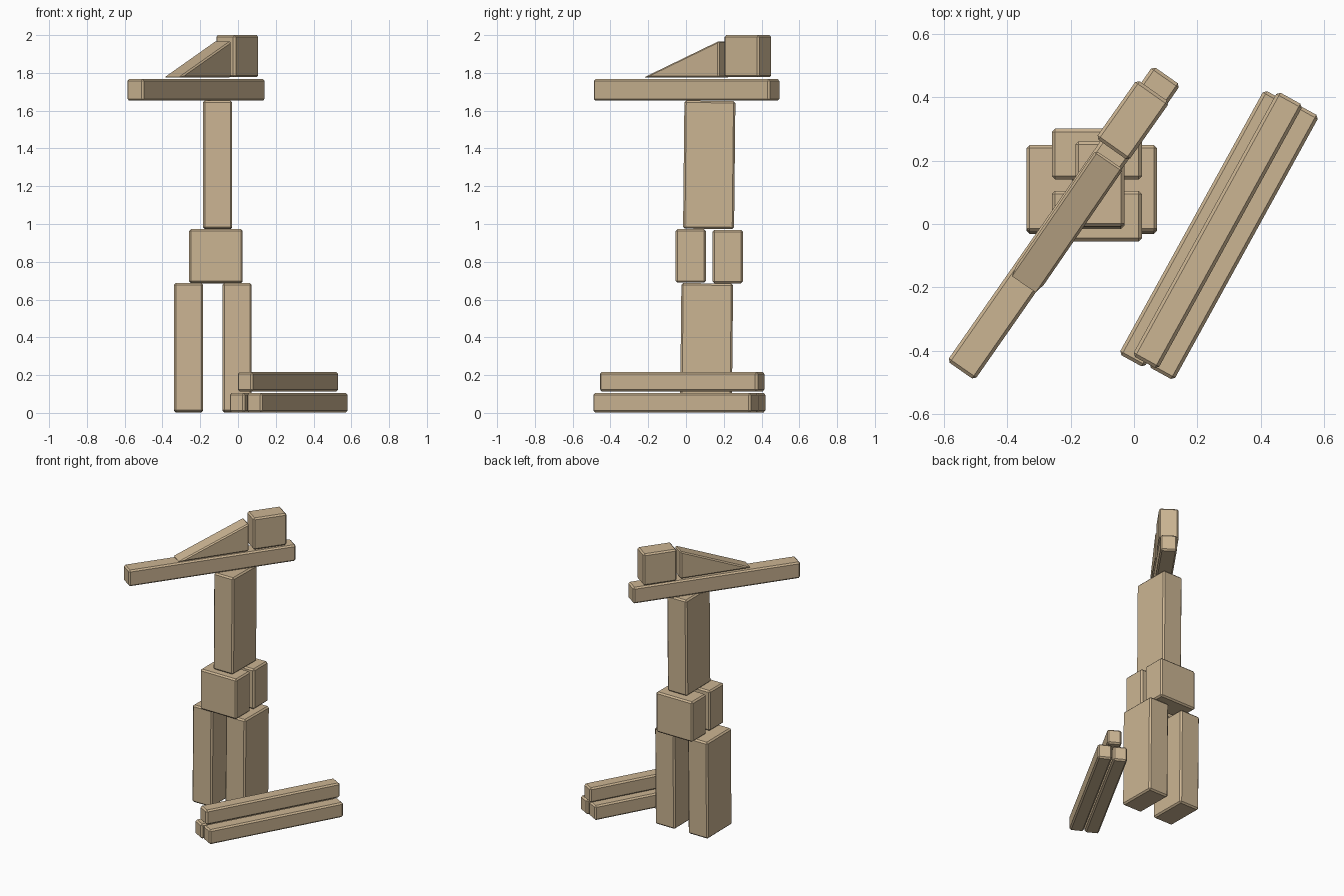
import bpy, bmesh
from math import radians
from mathutils import Matrix

if "Cube" in bpy.data.objects:
    bpy.data.objects.remove(bpy.data.objects["Cube"])

wood = bpy.data.materials.new("wood")
wood.diffuse_color = (0.60, 0.46, 0.29, 1)
wood.use_nodes = True
wood.node_tree.nodes["Principled BSDF"].inputs["Base Color"].default_value = wood.diffuse_color


def finish(name, bm, centre, turn=0, tilt=0, chamfer=0.01):
    """Turn a bmesh into a placed block with chamfered edges."""
    bmesh.ops.recalc_face_normals(bm, faces=bm.faces)
    bmesh.ops.bevel(bm, geom=list(bm.edges), offset=chamfer, segments=1,
                    affect='EDGES', clamp_overlap=True)
    mesh = bpy.data.meshes.new(name)
    bm.to_mesh(mesh)
    bm.free()
    mesh.materials.append(wood)
    ob = bpy.data.objects.new(name, mesh)
    ob.location = centre
    ob.rotation_euler = (radians(tilt), 0, radians(turn))
    bpy.context.collection.objects.link(ob)
    return ob


def block(name, size, centre, turn=0, tilt=0):
    bm = bmesh.new()
    bmesh.ops.create_cube(bm, size=1, matrix=Matrix.Diagonal((*size, 1)))
    return finish(name, bm, centre, turn, tilt)


def wedge(name, length, width, height, centre, turn):
    """Ramp rising along its local +x, origin at the base centre."""
    bm = bmesh.new()
    profile = [(-length / 2, 0), (length / 2, 0), (length / 2, height)]
    face = bm.faces.new([bm.verts.new((x, -width / 2, z)) for x, z in profile])
    ext = bmesh.ops.extrude_face_region(bm, geom=[face])
    moved = [v for v in ext["geom"] if isinstance(v, bmesh.types.BMVert)]
    bmesh.ops.translate(bm, verts=moved, vec=(0, width, 0))
    return finish(name, bm, centre, turn, chamfer=0.008)


# Two lower pillars, leaning very slightly back
for side, x in (("left", -0.262), ("right", -0.005)):
    block(f"{side}_lower_pillar", (0.155, 0.274, 0.682), (x, 0.109, 0.345), tilt=-0.6)

# Two squat blocks side by side
block("front_middle_block", (0.284, 0.16, 0.283), (-0.117, 0.025, 0.831))
block("back_middle_block", (0.284, 0.16, 0.283), (-0.117, 0.221, 0.827))

# Single upper pillar
block("upper_pillar", (0.155, 0.27, 0.678), (-0.108, 0.123, 1.313), tilt=-0.6)

# Crossing plank with ramp and cube on top
block("top_plank", (1.137, 0.106, 0.114), (-0.222, 0.003, 1.71), turn=55.1)
wedge("top_ramp", 0.485, 0.106, 0.194, (-0.215, 0.003, 1.776), turn=55.5)
block("top_cube", (0.226, 0.126, 0.223), (-0.004, 0.328, 1.8885), turn=54.8)

# Stack of three boards on the floor
for name, x, y, z in (("left_floor_board", 0.222, -0.015, 0.054),
                      ("right_floor_board", 0.315, -0.055, 0.054),
                      ("upper_floor_board", 0.2645, -0.02, 0.165)):
    block(name, (0.953, 0.092, 0.103), (x, y, z), turn=61.15)
